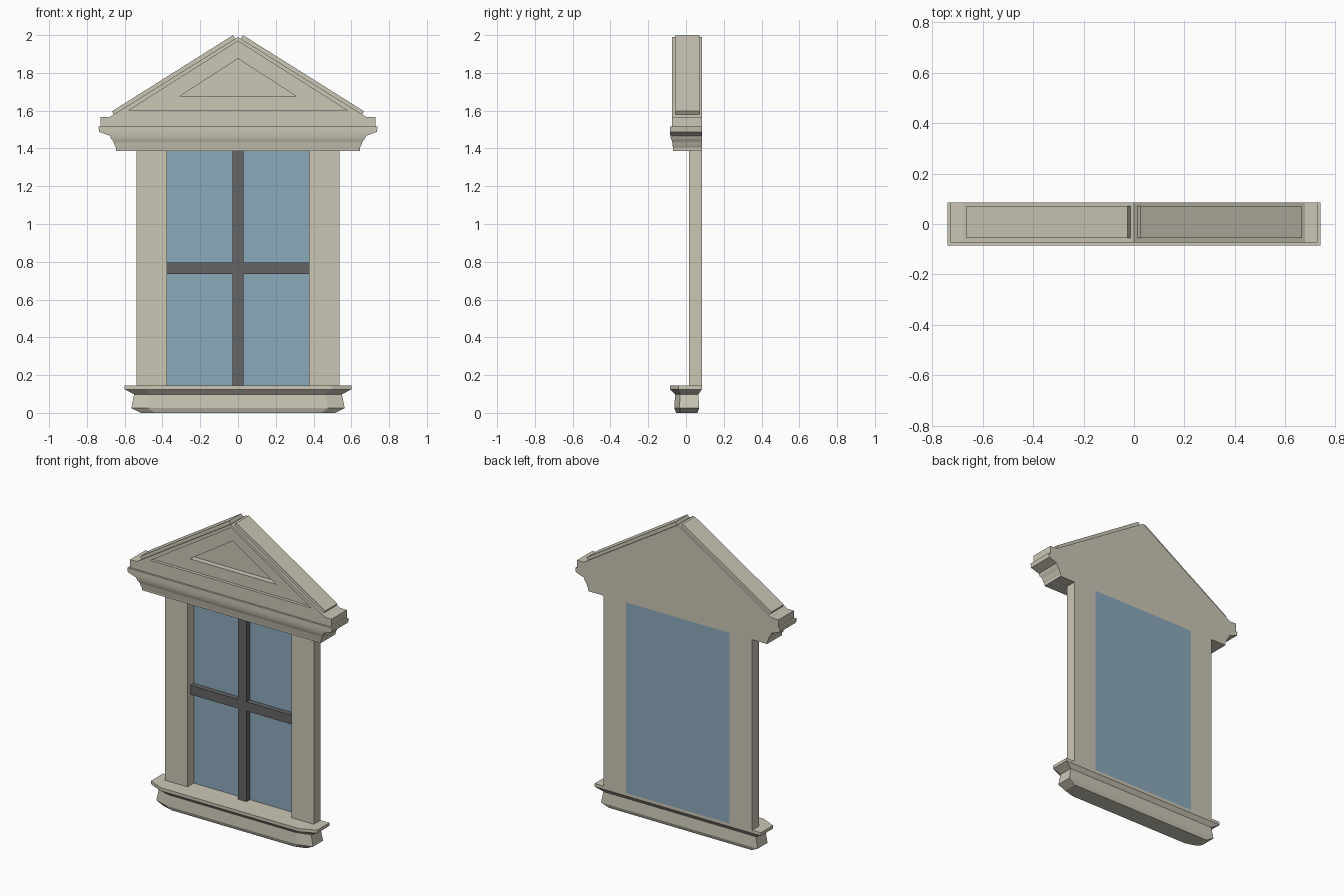
import bpy, bmesh

if "Cube" in bpy.data.objects:
    bpy.data.objects.remove(bpy.data.objects["Cube"])


def material(name, rgb):
    m = bpy.data.materials.new(name)
    m.diffuse_color = (*rgb, 1)
    m.use_nodes = True
    m.node_tree.nodes["Principled BSDF"].inputs["Base Color"].default_value = m.diffuse_color
    return m


STONE = material("stone", (0.60, 0.57, 0.47))
GLASS = material("glass", (0.26, 0.40, 0.50))
DARK = material("dark_bar", (0.13, 0.13, 0.13))
BACK = 0.085


def loft(name, rings, mat):
    """Skin a stack of equal-length closed rings and cap both ends."""
    bm = bmesh.new()
    vs = [[bm.verts.new(p) for p in r] for r in rings]
    n = len(rings[0])
    for a, b in zip(vs, vs[1:]):
        for i in range(n):
            j = (i + 1) % n
            bm.faces.new((a[i], a[j], b[j], b[i]))
    bm.faces.new(vs[0][::-1])
    bm.faces.new(vs[-1])
    bmesh.ops.recalc_face_normals(bm, faces=bm.faces)
    me = bpy.data.meshes.new(name)
    bm.to_mesh(me)
    bm.free()
    me.materials.append(mat)
    ob = bpy.data.objects.new(name, me)
    bpy.context.collection.objects.link(ob)
    return ob


def box(name, x0, x1, y0, y1, z0, z1, mat):
    return loft(name, [[(x0, y0, z), (x1, y0, z), (x1, y1, z), (x0, y1, z)]
                       for z in (z0, z1)], mat)


# Sill: moulded plan with chamfered front corners (z, half width, front, chamfer y, back)
sill = []
for z, w, c, yf, yc, yb in [
        (0.0, 0.515, 0.075, -0.052, -0.03, 0.060),
        (0.025, 0.565, 0.09, -0.062, -0.034, 0.070),
        (0.098, 0.550, 0.09, -0.058, -0.032, 0.065),
        (0.125, 0.600, 0.10, -0.085, -0.040, BACK),
        (0.145, 0.600, 0.10, -0.085, -0.040, BACK)]:
    sill.append([(-w, yb, z), (-w, yc, z), (-w + c, yf, z),
                 (w - c, yf, z), (w, yc, z), (w, yb, z)])
loft("sill", sill, STONE)

# Side jambs
for s, side in ((-1, "left"), (1, "right")):
    xa, xb = sorted((s * 0.375, s * 0.537))
    box(side + "_jamb", xa, xb, 0.015, BACK, 0.145, 1.388, STONE)

# Glass and glazing bars
box("glass_pane", -0.375, 0.375, 0.080, BACK, 0.145, 1.388, GLASS)
box("vertical_bar", -0.03, 0.03, 0.045, 0.0845, 0.145, 1.388, DARK)
for s, side in ((-1, "left"), (1, "right")):
    xa, xb = sorted((s * 0.03, s * 0.375))
    box(side + "_cross_bar", xa, xb, 0.047, 0.0845, 0.735, 0.795, DARK)

# Cornice: curved moulding returned at both ends (z, half width, front)
cornice = [[(-w, BACK, z), (-w, yf, z), (w, yf, z), (w, BACK, z)] for z, w, yf in [
    (1.387, 0.645, -0.068), (1.405, 0.646, -0.068), (1.413, 0.652, -0.071),
    (1.428, 0.656, -0.072), (1.440, 0.662, -0.075), (1.450, 0.672, -0.080),
    (1.467, 0.677, -0.083), (1.487, 0.735, -0.085), (1.515, 0.739, -0.085),
    (1.515, 0.727, -0.073), (1.567, 0.727, -0.073)]]
ob = loft("cornice", cornice, STONE)
bpy.context.view_layer.objects.active = ob
ob.select_set(True)
bpy.ops.object.shade_smooth_by_angle(angle=0.52)

# Pediment: gable block with two stepped triangular recesses (half width, base, apex, y)
loft("pediment", [[(-w, y, z0), (w, y, z0), (0, y, z1)] for w, z0, z1, y in [
    (0.682, 1.565, 1.990, BACK), (0.682, 1.565, 1.990, -0.073),
    (0.580, 1.600, 1.968, -0.073), (0.580, 1.600, 1.968, -0.053),
    (0.310, 1.675, 1.875, -0.053), (0.310, 1.675, 1.875, -0.015)]], STONE)

# Raised slabs on the two roof slopes
for s, side in ((-1, "left"), (1, "right")):
    section = [(0.026, 2.0), (0.667, 1.597), (0.653, 1.574), (0.012, 1.977)]
    loft(side + "_roof_slab", [[(s * x, y, z) for x, z in section]
                               for y in (-0.055, 0.072)], STONE)
